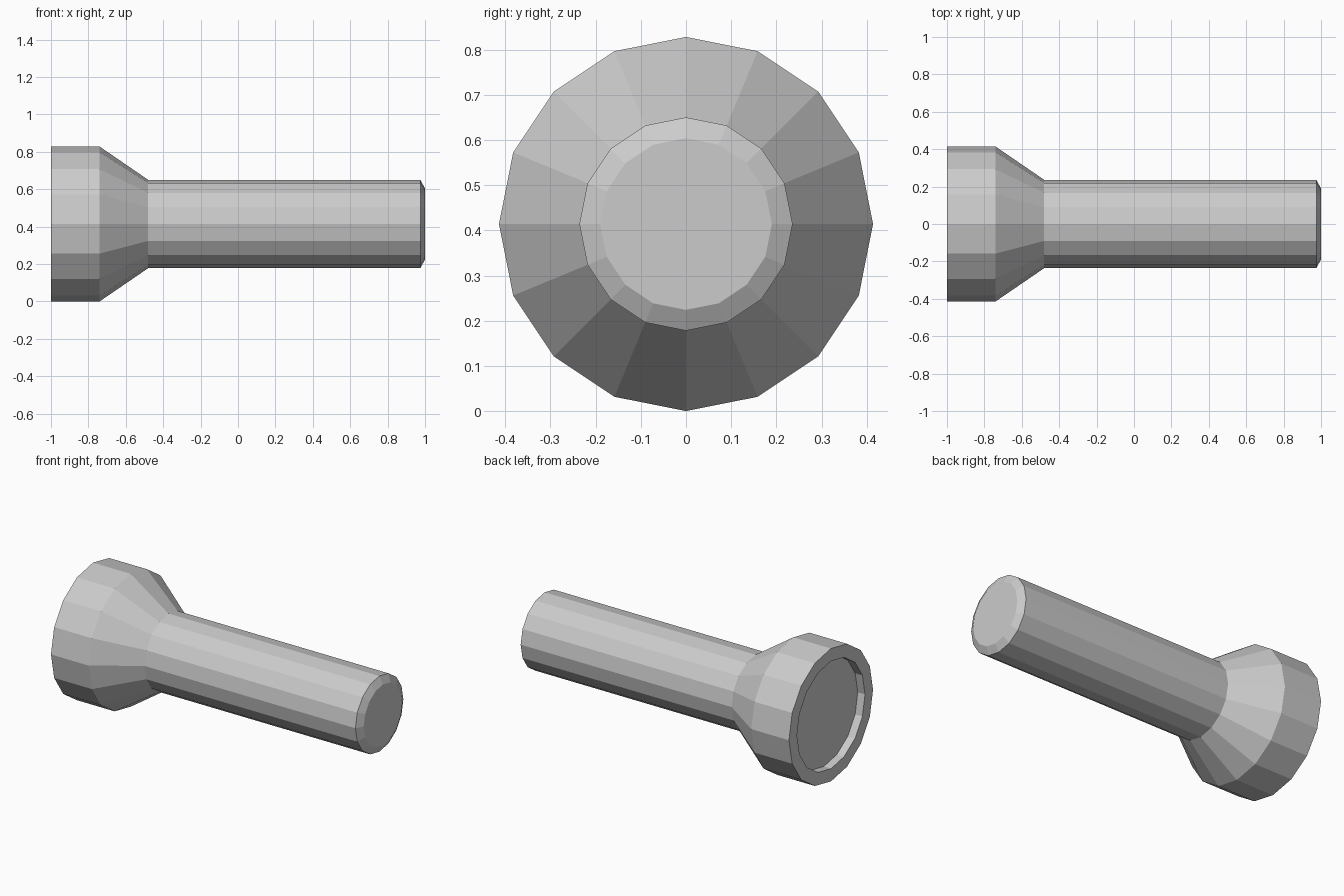
import bpy
import bmesh
from math import cos, sin, tau

if "Cube" in bpy.data.objects:
    bpy.data.objects.remove(bpy.data.objects["Cube"])

SIDES = 16
AXIS_Z = 0.414


def lathe(name, profile, cap_start=False, cap_end=False):
    """Revolve (x, radius) points around the torch's long axis."""
    bm = bmesh.new()
    rings = [[bm.verts.new((x, r * cos(tau * j / SIDES), AXIS_Z + r * sin(tau * j / SIDES)))
              for j in range(SIDES)] for x, r in profile]
    for a, b in zip(rings, rings[1:]):
        for j in range(SIDES):
            k = (j + 1) % SIDES
            bm.faces.new((a[j], a[k], b[k], b[j]))
    if cap_start:
        bm.faces.new(rings[0][::-1])
    if cap_end:
        bm.faces.new(rings[-1])
    mesh = bpy.data.meshes.new(name)
    bm.to_mesh(mesh)
    bm.free()
    obj = bpy.data.objects.new(name, mesh)
    bpy.context.collection.objects.link(obj)
    return obj


# Flared head with rim and recessed flat lens
lathe("head", [(-0.95, 0.335), (-1, 0.335), (-1, 0.414), (-0.74, 0.414), (-0.48, 0.236)],
      cap_start=True)

# Straight handle with chamfered end
lathe("handle", [(-0.48, 0.236), (0.975, 0.236), (1, 0.19)], cap_end=True)
